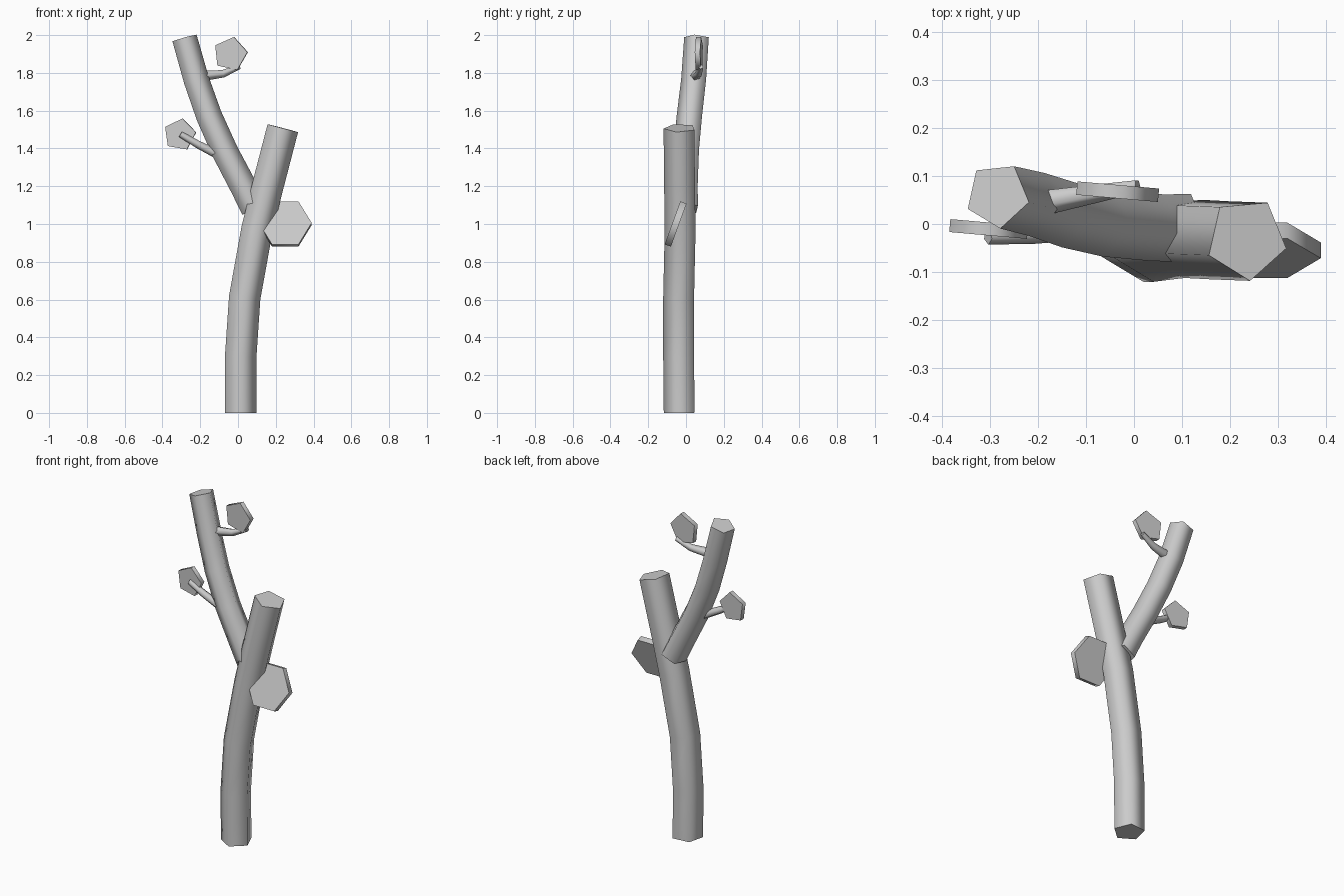
import bpy, bmesh, math
from mathutils import Vector, Matrix

if "Cube" in bpy.data.objects:
    bpy.data.objects.remove(bpy.data.objects["Cube"])


def finish(name, bm):
    bmesh.ops.recalc_face_normals(bm, faces=bm.faces)
    mesh = bpy.data.meshes.new(name)
    bm.to_mesh(mesh)
    bm.free()
    obj = bpy.data.objects.new(name, mesh)
    bpy.context.collection.objects.link(obj)
    bpy.ops.object.select_all(action='DESELECT')
    obj.select_set(True)
    bpy.context.view_layer.objects.active = obj
    # five-sided walls shade smooth, end caps stay sharp
    bpy.ops.object.shade_smooth_by_angle(angle=math.radians(80))
    return obj


def limb(name, path, r0, r1, turn=0, sides=5):
    """Capped low-poly tube along a path, tapering from r0 to r1."""
    bm = bmesh.new()
    pts = [Vector(p) for p in path]
    n = len(pts)
    rings = []
    for i, p in enumerate(pts):
        t = (pts[min(i + 1, n - 1)] - pts[max(i - 1, 0)]).normalized()
        u = Vector((0, 1, 0)).cross(t).normalized()
        v = t.cross(u)
        r = r0 + (r1 - r0) * i / (n - 1)
        ring = []
        for k in range(sides):
            a = math.radians(-90 + turn) + 2 * math.pi * k / sides
            ring.append(bm.verts.new(p + r * (math.cos(a) * u + math.sin(a) * v)))
        rings.append(ring)
    for a, b in zip(rings, rings[1:]):
        for k in range(sides):
            j = (k + 1) % sides
            bm.faces.new((a[k], a[j], b[j], b[k]))
    bm.faces.new(rings[0])
    bm.faces.new(rings[-1])
    return finish(name, bm)


def leaf(name, center, r, sides, start, thick, yaw=0, lean=0):
    """Thin polygonal plate facing the front, yawed about z and leaned about x."""
    bm = bmesh.new()
    rot = Matrix.Rotation(math.radians(yaw), 4, 'Z') @ Matrix.Rotation(math.radians(lean), 4, 'X')
    loops = []
    for y in (-thick / 2, thick / 2):
        angles = [math.radians(start) + 2 * math.pi * k / sides for k in range(sides)]
        loops.append([bm.verts.new(Vector(center) + rot @ Vector((r * math.cos(a), y, r * math.sin(a))))
                      for a in angles])
    front, back = loops
    bm.faces.new(front)
    bm.faces.new(back)
    for k in range(sides):
        j = (k + 1) % sides
        bm.faces.new((front[k], front[j], back[j], back[k]))
    return finish(name, bm)


# Trunk and main branch
limb("trunk", [(0.012, -0.03, 0), (0.012, -0.033, 0.3), (0.033, -0.033, 0.61),
               (0.098, -0.025, 0.97), (0.155, -0.028, 1.2), (0.235, -0.031, 1.508)],
     0.088, 0.088, turn=5)
limb("branch", [(0.085, -0.003, 1.08), (0.03, -0.003, 1.19), (-0.07, 0.005, 1.38),
                (-0.155, 0.023, 1.57), (-0.222, 0.045, 1.76), (-0.285, 0.06, 1.983)],
     0.076, 0.07, turn=6)

# Twigs
limb("upper_twig", [(-0.18, 0.048, 1.785), (-0.08, 0.065, 1.795), (0.008, 0.08, 1.833)], 0.028, 0.014)
limb("lower_twig", [(-0.11, -0.008, 1.37), (-0.21, -0.02, 1.42), (-0.305, -0.026, 1.475)], 0.026, 0.017)

# Leaves
leaf("upper_leaf", (-0.04, 0.068, 1.9), 0.092, 5, 6, 0.028, yaw=-5)
leaf("lower_leaf", (-0.308, -0.01, 1.473), 0.087, 5, 8, 0.027, yaw=-5)
leaf("trunk_leaf", (0.25, -0.055, 1.0), 0.14, 6, 0, 0.035, lean=-20)
